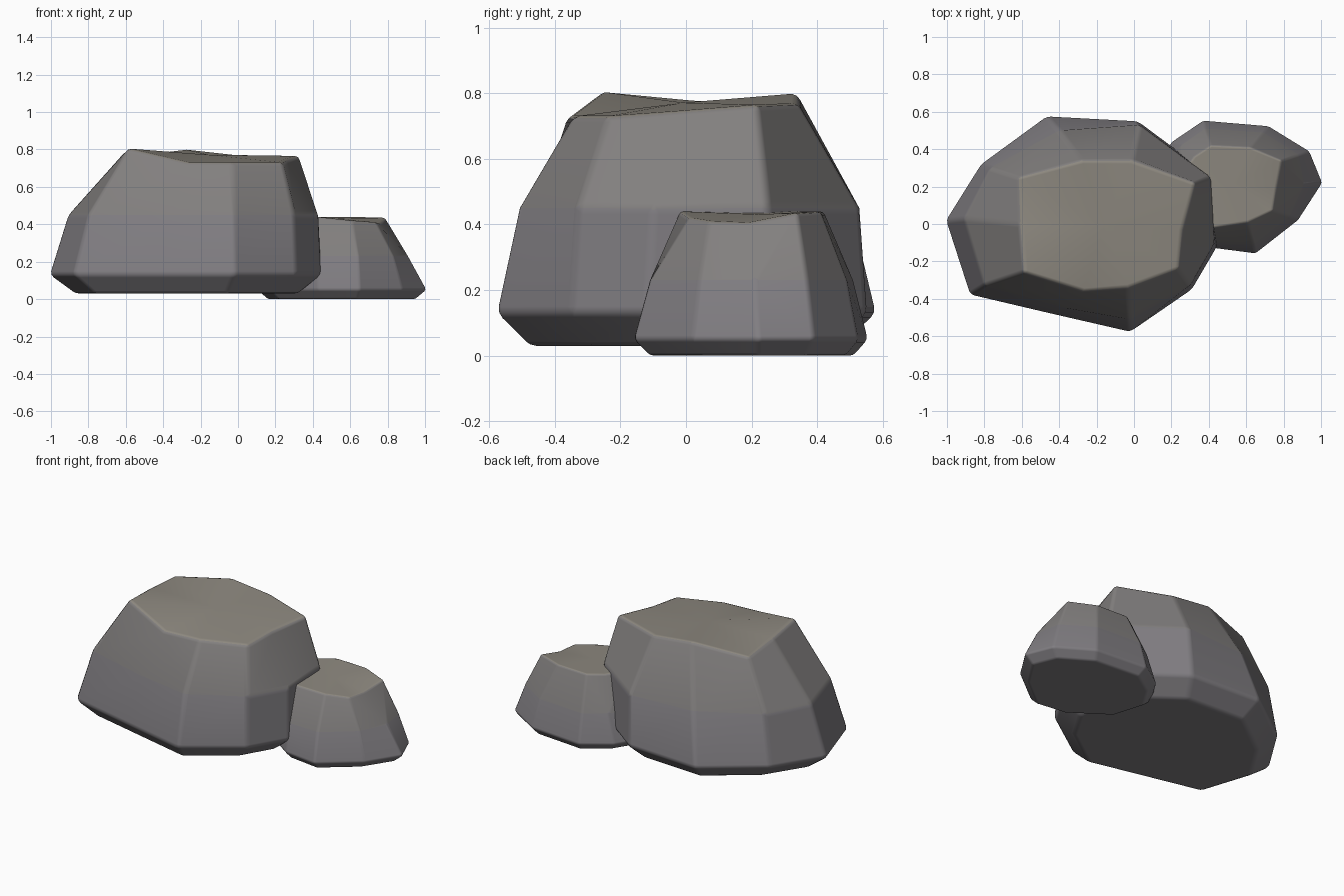
import bpy, bmesh
from mathutils import Vector

if "Cube" in bpy.data.objects:
    bpy.data.objects.remove(bpy.data.objects["Cube"])


def stone(name, rgb):
    mat = bpy.data.materials.new(name)
    mat.diffuse_color = (*rgb, 1)
    mat.use_nodes = True
    mat.node_tree.nodes["Principled BSDF"].inputs["Base Color"].default_value = mat.diffuse_color
    return mat


# cool grey below, warmer towards the top
MATS = [stone("stone_lower", (0.215, 0.205, 0.22)),
        stone("stone_upper", (0.225, 0.215, 0.212)),
        stone("stone_top", (0.27, 0.25, 0.215))]


def rock(name, columns, z_base, z_low, z_mid, shrink, bevel, crown):
    """Stack four rings: base, low, mid, top. Column = low xy, mid xy, top xyz."""
    n = len(columns)
    cx = sum(c[0] for c in columns) / n
    cy = sum(c[1] for c in columns) / n
    bm = bmesh.new()
    rings = [[], [], [], []]
    for lx, ly, mx, my, tx, ty, tz in columns:
        base = (cx + (lx - cx) * shrink, cy + (ly - cy) * shrink, z_base)
        for ring, co in zip(rings, (base, (lx, ly, z_low), (mx, my, z_mid), (tx, ty, tz))):
            ring.append(bm.verts.new(co))
    # sides
    for band, (lower, upper) in enumerate(zip(rings, rings[1:])):
        for i in range(n):
            j = (i + 1) % n
            face = bm.faces.new((lower[i], lower[j], upper[j], upper[i]))
            face.material_index = 1 if band == 2 else 0
    # flat underside and slightly uneven top
    bm.faces.new(rings[0][::-1])
    mid = bm.verts.new(sum((v.co for v in rings[3]), Vector()) / n + Vector((0, 0, crown)))
    for i in range(n):
        face = bm.faces.new((rings[3][i], rings[3][(i + 1) % n], mid))
        face.material_index = 2
    bmesh.ops.recalc_face_normals(bm, faces=bm.faces)
    for face in bm.faces:
        face.smooth = True
    mesh = bpy.data.meshes.new(name)
    bm.to_mesh(mesh)
    bm.free()
    for mat in MATS:
        mesh.materials.append(mat)
    ob = bpy.data.objects.new(name, mesh)
    bpy.context.collection.objects.link(ob)
    # softened edges, flat faces between them
    mod = ob.modifiers.new("soft_edges", 'BEVEL')
    mod.width = bevel
    mod.segments = 2
    mod.limit_method = 'ANGLE'
    mod.angle_limit = 0.35
    mod.harden_normals = True
    return ob


# large boulder
rock("large_boulder", [
    (-1.01, 0.02, -0.91, 0.03, -0.61, 0.00, 0.78),
    (-0.88, -0.38, -0.80, -0.33, -0.59, -0.26, 0.805),
    (-0.45, -0.48, -0.36, -0.45, -0.27, -0.36, 0.73),
    (-0.02, -0.58, -0.02, -0.51, -0.03, -0.34, 0.73),
    (0.31, -0.35, 0.30, -0.33, 0.24, -0.24, 0.73),
    (0.445, -0.12, 0.43, -0.10, 0.26, -0.03, 0.745),
    (0.41, 0.26, 0.41, 0.25, 0.33, 0.22, 0.765),
    (0.02, 0.55, 0.03, 0.53, -0.01, 0.34, 0.77),
    (-0.47, 0.58, -0.40, 0.50, -0.28, 0.34, 0.80),
    (-0.82, 0.32, -0.77, 0.30, -0.62, 0.25, 0.76),
], 0.03, 0.13, 0.45, 0.82, 0.02, 0.01)

# small boulder
rock("small_boulder", [
    (1.01, 0.22, 0.91, 0.21, 0.76, 0.19, 0.405),
    (0.88, 0.02, 0.83, 0.04, 0.74, 0.07, 0.41),
    (0.65, -0.16, 0.64, -0.11, 0.61, 0.01, 0.42),
    (0.43, -0.13, 0.42, -0.10, 0.42, -0.02, 0.44),
    (0.17, 0.05, 0.20, 0.07, 0.28, 0.10, 0.44),
    (0.10, 0.28, 0.15, 0.27, 0.25, 0.26, 0.44),
    (0.20, 0.44, 0.25, 0.42, 0.32, 0.36, 0.44),
    (0.37, 0.555, 0.38, 0.51, 0.41, 0.42, 0.44),
    (0.72, 0.525, 0.69, 0.49, 0.62, 0.41, 0.44),
    (0.94, 0.39, 0.88, 0.37, 0.79, 0.34, 0.435),
], 0.0, 0.05, 0.23, 0.87, 0.012, 0.0)
